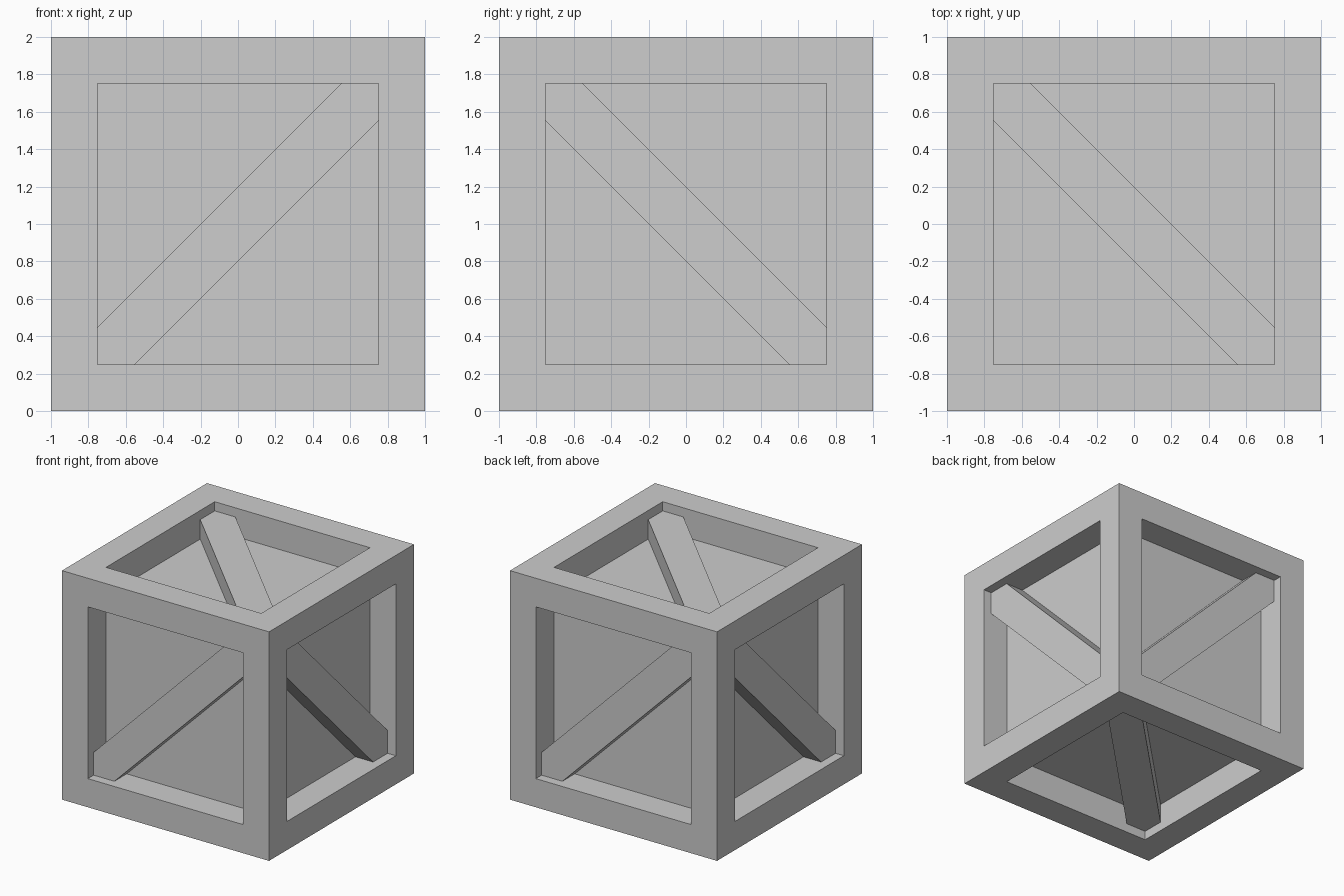
import bpy, bmesh
from mathutils import Matrix, Vector

if "Cube" in bpy.data.objects:
    bpy.data.objects.remove(bpy.data.objects["Cube"], do_unlink=True)

grey = bpy.data.materials.new("mid_grey")
grey.use_nodes = True
colour = (0.61, 0.61, 0.61, 1)
grey.diffuse_color = colour
grey.node_tree.nodes["Principled BSDF"].inputs["Base Color"].default_value = colour

OPEN = 0.75    # half width of each opening, and distance of the panels from the centre
BRACE = 0.92   # distance of the brace faces from the centre
HALF = 0.2     # brace half width measured along a side
CENTRE = Vector((0, 0, 1))


def add_object(name, bm):
    mesh = bpy.data.meshes.new(name)
    bm.to_mesh(mesh)
    bm.free()
    mesh.materials.append(grey)
    obj = bpy.data.objects.new(name, mesh)
    bpy.context.collection.objects.link(obj)


# Crate body: a cube with a recessed panel in every side
bm = bmesh.new()
bmesh.ops.create_cube(bm, size=2, matrix=Matrix.Translation(CENTRE))
bm.normal_update()
sides = bm.faces[:]
bmesh.ops.inset_individual(bm, faces=sides, thickness=1 - OPEN, use_even_offset=True)
for side in sides:
    push = side.normal * (OPEN - 1)
    panel = bmesh.ops.extrude_discrete_faces(bm, faces=[side])["faces"][0]
    bmesh.ops.translate(bm, verts=panel.verts[:], vec=push)
add_object("crate_frame", bm)


# Diagonal brace: a six-sided bar that fills two corners of its opening
def brace(name, normal, across):
    n, u = Vector(normal), Vector(across)
    v = n.cross(u)
    a, b = OPEN, OPEN - HALF
    outline = [(-a, -a), (-b, -a), (a, b), (a, a), (b, a), (-a, -b)]
    bm = bmesh.new()
    face = bm.faces.new([bm.verts.new(CENTRE + u * p + v * q + n * OPEN) for p, q in outline])
    top = bmesh.ops.extrude_face_region(bm, geom=[face])["geom"]
    bmesh.ops.translate(bm, vec=n * (BRACE - OPEN),
                        verts=[g for g in top if isinstance(g, bmesh.types.BMVert)])
    bmesh.ops.recalc_face_normals(bm, faces=bm.faces)
    add_object(name, bm)


brace("front_brace", (0, -1, 0), (1, 0, 0))
brace("back_brace", (0, 1, 0), (-1, 0, 0))
brace("left_brace", (1, 0, 0), (0, 0, 1))
brace("right_brace", (-1, 0, 0), (0, 0, 1))
brace("top_brace", (0, 0, 1), (0, 1, 0))
brace("bottom_brace", (0, 0, -1), (0, 1, 0))
